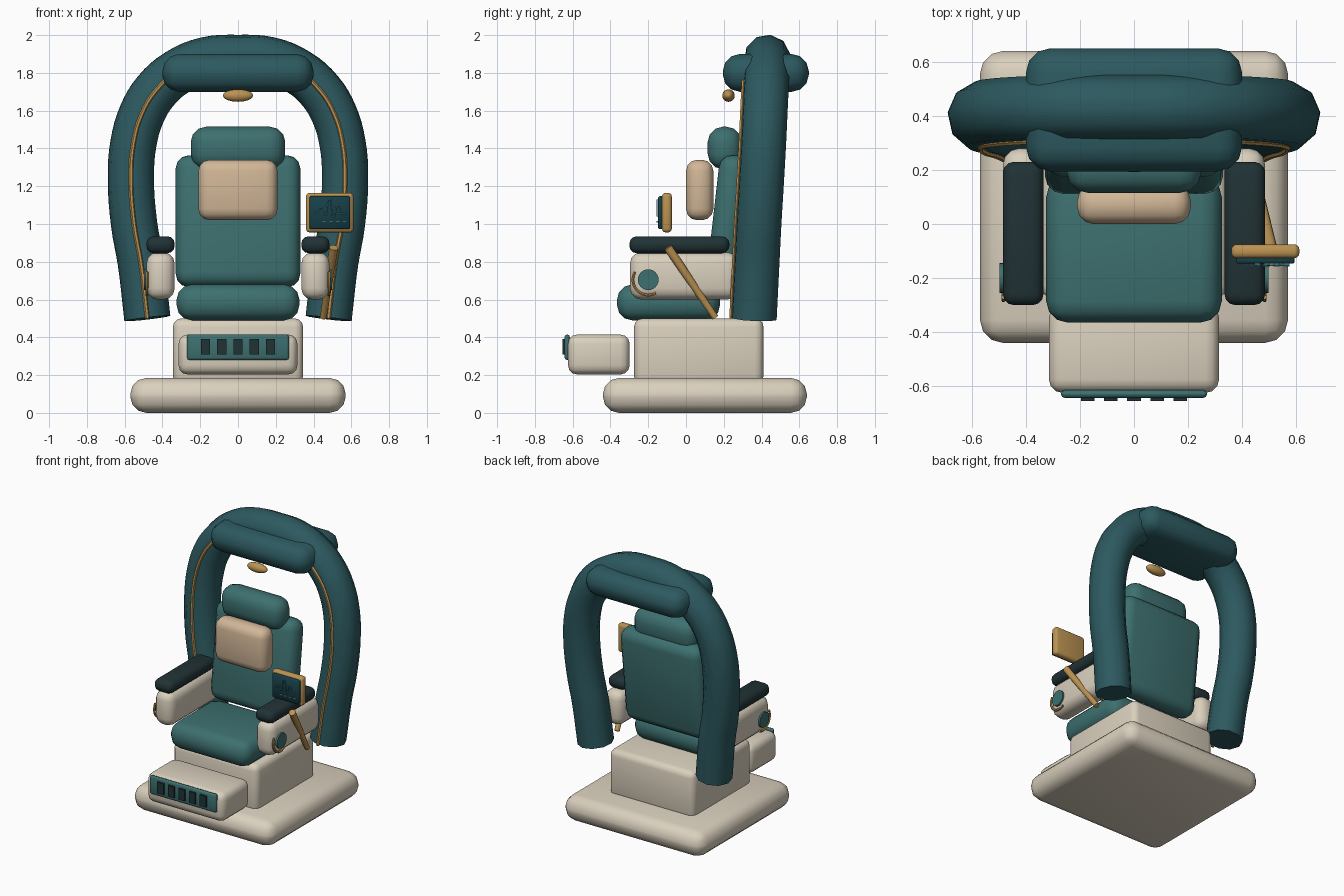
import bpy, math
from mathutils import Vector

if "Cube" in bpy.data.objects:
    bpy.data.objects.remove(bpy.data.objects["Cube"])


def material(name, rgb):
    m = bpy.data.materials.new(name)
    m.diffuse_color = (*rgb, 1)
    m.use_nodes = True
    m.node_tree.nodes["Principled BSDF"].inputs["Base Color"].default_value = m.diffuse_color
    return m


CREAM = material("cream", (0.70, 0.63, 0.51))
TEAL = material("teal", (0.047, 0.16, 0.16))
DEEP = material("deep_teal", (0.025, 0.10, 0.115))
DARK = material("charcoal", (0.015, 0.032, 0.036))
GOLD = material("gold", (0.50, 0.29, 0.085))
TAN = material("tan", (0.64, 0.47, 0.31))
SCREEN = material("screen", (0.008, 0.05, 0.065))
GLOW = material("glow", (0.12, 0.42, 0.42))


def finish(o, name, mat, angle=50):
    o.name = name
    o.data.materials.clear()
    o.data.materials.append(mat)
    bpy.ops.object.select_all(action='DESELECT')
    o.select_set(True)
    bpy.context.view_layer.objects.active = o
    bpy.ops.object.shade_smooth_by_angle(angle=math.radians(angle))
    return o


def box(name, mat, x, y, z, bevel, segments=3, tilt=0):
    """Rounded box from its (min, max) extents, optionally leaned back."""
    bpy.ops.mesh.primitive_cube_add(size=1)
    o = bpy.context.object
    size = [b - a for a, b in (x, y, z)]
    for v in o.data.vertices:
        v.co = [c * s for c, s in zip(v.co, size)]
    o.location = [(a + b) / 2 for a, b in (x, y, z)]
    o.rotation_euler.x = -math.radians(tilt)
    if bevel:
        m = o.modifiers.new("round", 'BEVEL')
        m.width, m.segments = min(bevel, min(size) * 0.49), segments
        bpy.ops.object.modifier_apply(modifier=m.name)
    return finish(o, name, mat)


def tube(name, mat, points, radius, smooth=True, res=3, steps=4):
    """Tube swept along points, turned into a mesh."""
    c = bpy.data.curves.new(name, 'CURVE')
    c.dimensions = '3D'
    c.bevel_depth, c.bevel_resolution = radius, res
    c.use_fill_caps, c.resolution_u = True, steps
    s = c.splines.new('BEZIER' if smooth else 'POLY')
    pts = s.bezier_points if smooth else s.points
    pts.add(len(points) - 1)
    for p, co in zip(pts, points):
        if smooth:
            p.co = co
            p.handle_left_type = p.handle_right_type = 'AUTO'
        else:
            p.co = (*co, 1)
    o = bpy.data.objects.new(name, c)
    bpy.context.collection.objects.link(o)
    bpy.ops.object.select_all(action='DESELECT')
    o.select_set(True)
    bpy.context.view_layer.objects.active = o
    bpy.ops.object.convert(target='MESH')
    return finish(bpy.context.object, name, mat)


def rod(name, mat, a, b, r1, r2, sides=24):
    a, b = Vector(a), Vector(b)
    bpy.ops.mesh.primitive_cone_add(vertices=sides, radius1=r1, radius2=r2,
                                    depth=(b - a).length, location=(a + b) / 2)
    o = bpy.context.object
    o.rotation_euler = (b - a).to_track_quat('Z', 'Y').to_euler()
    return finish(o, name, mat)


# Base, pedestal and footrest
box("base", CREAM, (-.57, .57), (-.44, .64), (0, .185), .085)
box("pedestal", CREAM, (-.345, .345), (-.275, .41), (.15, .50), .045)
box("footrest", CREAM, (-.315, .315), (-.625, -.298), (.203, .415), .05)
box("footrest_panel", TEAL, (-.27, .27), (-.643, -.615), (.28, .415), .013, 2)
for i in range(5):
    x = (i - 2) * .086
    box(f"footrest_slot_{i + 1}", DARK, (x - .025, x + .025), (-.655, -.638), (.308, .39), 0)

# Upholstery
box("seat", TEAL, (-.325, .325), (-.365, .18), (.49, .68), .08)
box("backrest", TEAL, (-.33, .33), (.142, .302), (.665, 1.365), .07, 3, 6.5)
box("headrest", TEAL, (-.25, .25), (.115, .295), (1.29, 1.515), .08)
box("neck_pillow", TAN, (-.21, .21), (0, .145), (1.02, 1.34), .06)

# Overhead arch with trim on its front
half = [(.48, .36, .50), (.515, .375, .80), (.55, .385, 1.0), (.567, .40, 1.25),
        (.553, .41, 1.43), (.51, .417, 1.58), (.435, .423, 1.705), (.32, .428, 1.805),
        (.17, .43, 1.868)]
path = half + [(0, .43, 1.88)] + [(-x, y, z) for x, y, z in reversed(half)]
tube("arch", DEEP, path, .123)
tube("arch_trim", GOLD, [(x, y - .12, z) for x, y, z in path], .012, res=1)
box("hood_pad", DEEP, (-.40, .40), (.195, .65), (1.70, 1.90), .09)

# Reading lamp under the hood
bpy.ops.mesh.primitive_uv_sphere_add(segments=20, ring_count=12, radius=1, location=(0, .225, 1.68))
bpy.context.object.scale = (.08, .033, .033)
finish(bpy.context.object, "lamp", GOLD, 80)

# Armrests with a dial and a gold arc on the outer side
for side, s in (("right", 1), ("left", -1)):
    span = tuple(sorted((s * .335, s * .485)))
    box(f"{side}_armrest", CREAM, span, (-.297, .28), (.60, .85), .06)
    box(f"{side}_arm_pad", DARK, span, (-.30, .23), (.845, .935), .04)
    rod(f"{side}_dial", TEAL, (s * .475, -.20, .705), (s * .497, -.20, .705), .055, .055)
    arc = [(s * .483, -.20 + .082 * math.cos(math.radians(a)), .705 + .082 * math.sin(math.radians(a)))
           for a in range(150, 301, 15)]
    tube(f"{side}_dial_arc", GOLD, arc, .008, False, 1)

# Monitor on its strut
rod("monitor_strut", GOLD, (.452, .155, .505), (.507, -.095, .875), .018, .024, 12)
box("monitor_frame", GOLD, (.36, .612), (-.127, -.075), (.955, 1.165), .02)
box("monitor_screen", SCREEN, (.378, .594), (-.147, -.12), (.973, 1.147), .006, 1)
wave = [(.405, 1.06), (.42, 1.06), (.43, 1.085), (.445, 1.085), (.455, 1.05), (.468, 1.05),
        (.477, 1.13), (.49, 1.13), (.50, 1.04), (.512, 1.04), (.522, 1.095), (.535, 1.095),
        (.545, 1.055), (.575, 1.055)]
tube("monitor_wave", GLOW, [(x, -.153, z) for x, z in wave], .003, False, 0)
for i in range(4):
    x = .445 + i * .036
    box(f"monitor_dash_{i + 1}", GLOW, (x, x + .022), (-.157, -.145), (1.009, 1.015), 0)
